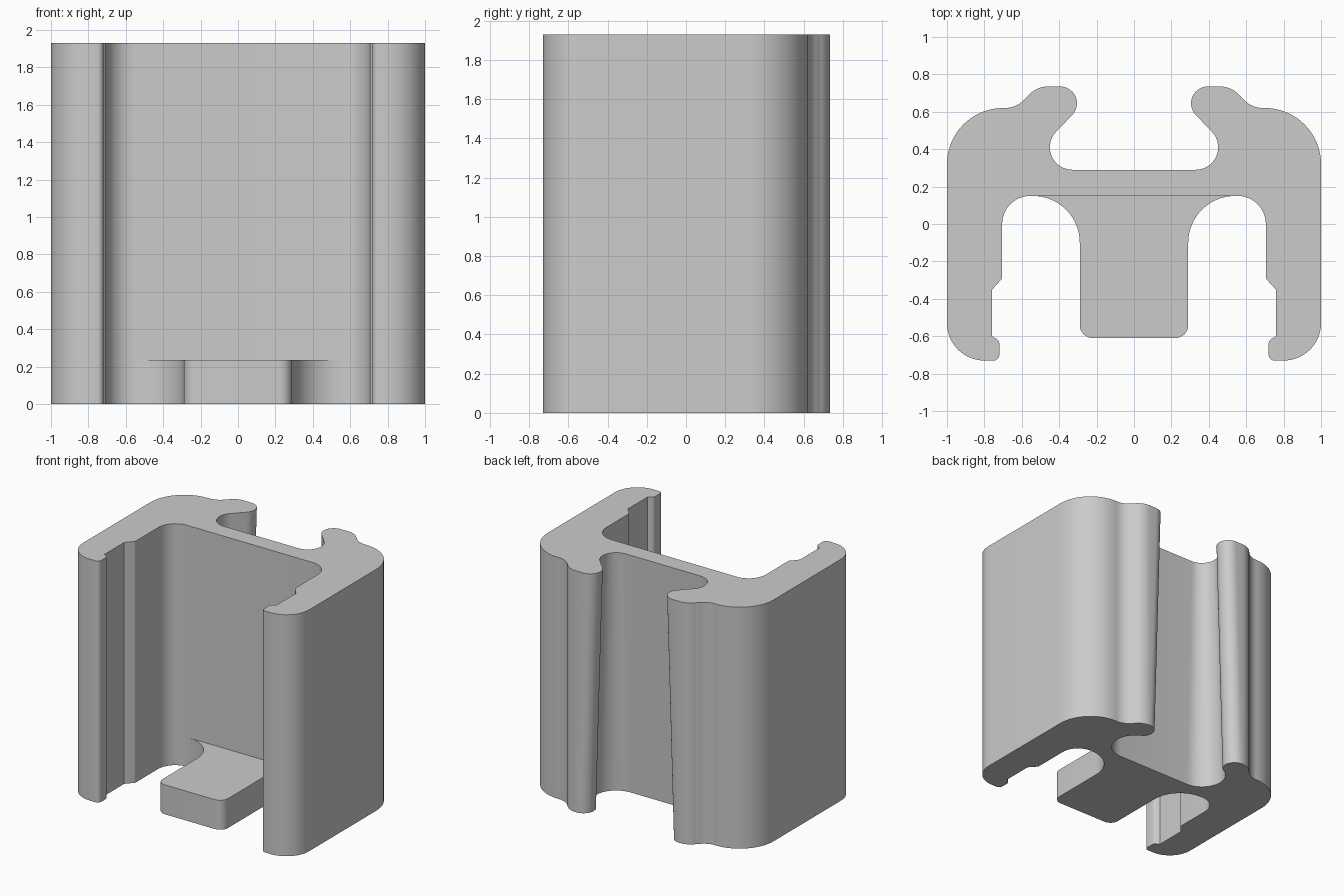
import bpy
import bmesh
from math import cos, sin, radians

cube = bpy.data.objects.get("Cube")
if cube:
    bpy.data.objects.remove(cube, do_unlink=True)

HEIGHT = 1.93
TONGUE_HEIGHT = 0.235
DRAFT = 0.06  # the rear slot widens towards the bottom

grey = bpy.data.materials.new("plain grey")
grey.use_nodes = True
grey.diffuse_color = (0.6, 0.6, 0.6, 1)
grey.node_tree.nodes["Principled BSDF"].inputs["Base Color"].default_value = grey.diffuse_color


def arc(cx, cy, r, start, end, steps=10):
    angles = [radians(start + (end - start) * i / steps) for i in range(steps + 1)]
    return [(cx + r * cos(a), cy + r * sin(a)) for a in angles]


def mirrored(half):
    return half + [(-x, y) for x, y in reversed(half)]


def rail_profile(d):
    half = arc(0.33, 0.41, 0.12 + d, -90, 45, 14)       # slot end
    half += arc(0.395 + d, 0.645, 0.09, 225, 90, 14)    # hook tip
    half += arc(0.46, 0.595, 0.14, 88, 36)              # hook shoulder
    half += arc(0.69, 0.76, 0.14, 218, 270)             # hollow beside the hook
    half += arc(0.70, 0.32, 0.30, 90, 0, 16)            # rear corner
    half += arc(0.80, -0.53, 0.20, 0, -90, 14)          # front corner
    half += arc(0.75, -0.70, 0.03, -90, -180, 5)        # leg lip
    half += arc(0.75, -0.64, 0.03, 180, 125, 4)
    half += [(0.76, -0.60), (0.76, -0.352)]
    half += arc(0.735, -0.28, 0.03, 225, 180, 4)        # step inside the leg
    half += arc(0.555, 0.0, 0.15, 0, 90, 12)            # inner corner
    return mirrored(half)


def loft(name, bottom, top, height, open_edge=False):
    bm = bmesh.new()
    low = [bm.verts.new((x, y, 0)) for x, y in bottom]
    high = [bm.verts.new((x, y, height)) for x, y in top]
    bm.faces.new(low)
    bm.faces.new(high)
    count = len(low)
    for i in range(count - 1 if open_edge else count):
        j = (i + 1) % count
        bm.faces.new((low[i], low[j], high[j], high[i]))
    bmesh.ops.recalc_face_normals(bm, faces=bm.faces)
    mesh = bpy.data.meshes.new(name)
    bm.to_mesh(mesh)
    bm.free()
    mesh.materials.append(grey)
    obj = bpy.data.objects.new(name, mesh)
    bpy.context.collection.objects.link(obj)
    bpy.ops.object.select_all(action='DESELECT')
    obj.select_set(True)
    bpy.context.view_layer.objects.active = obj
    bpy.ops.object.shade_smooth_by_angle(angle=radians(30))
    return obj


# Main extruded rail
loft("rail_body", rail_profile(DRAFT), rail_profile(0), HEIGHT)

# Low tongue with flared root, open where it meets the rail wall
tongue = mirrored(arc(0.54, -0.10, 0.25, 90, 180, 16) + arc(0.22, -0.54, 0.07, 0, -90, 8))
loft("front_tongue", tongue, tongue, TONGUE_HEIGHT, open_edge=True)
